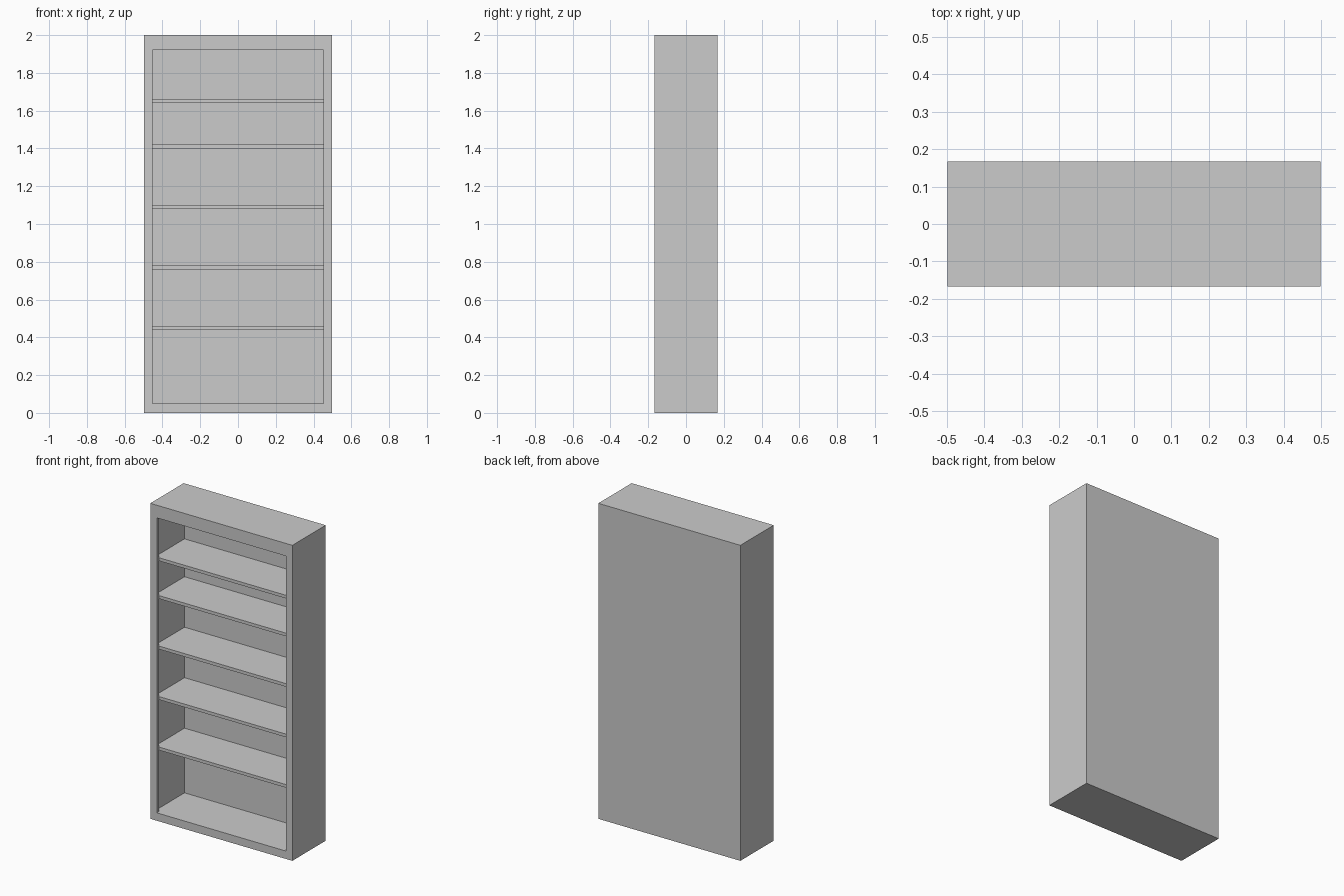
import bpy

if "Cube" in bpy.data.objects:
    bpy.data.objects.remove(bpy.data.objects["Cube"])

W, D, H = 0.498, 0.167, 2.0      # half width, half depth, height
T = 0.02                         # board thickness
OX, OZ0, OZ1 = 0.452, 0.05, 1.92  # front opening


def board(name, x0, x1, y0, y1, z0, z1):
    bpy.ops.mesh.primitive_cube_add(
        size=1, location=((x0 + x1) / 2, (y0 + y1) / 2, (z0 + z1) / 2))
    ob = bpy.context.object
    ob.name = name
    ob.scale = (x1 - x0, y1 - y0, z1 - z0)
    bpy.ops.object.transform_apply(location=False, rotation=False, scale=True)
    return ob


# Carcass: sides, top, base and back, set behind the face frame
F = -D + T
for side, s in (("left", -1), ("right", 1)):
    a, b = sorted((s * W, s * (W - T)))
    board(side + "_side_panel", a, b, F, D, 0, H)
board("top_panel", -W + T, W - T, F, D, H - T, H)
board("base_panel", -W + T, W - T, F, D, 0, OZ0)
board("back_panel", -W + T, W - T, D - T, D, OZ0, H - T)

# Face frame: two stiles with a rail above and below, as one seamless plate
verts = []
for y in (-D, F):
    verts += [(-W, y, 0), (W, y, 0), (W, y, H), (-W, y, H)]
    verts += [(-OX, y, OZ0), (OX, y, OZ0), (OX, y, OZ1), (-OX, y, OZ1)]
faces = []
for i in range(4):
    j = (i + 1) % 4
    faces += [(i, j, j + 4, i + 4), (i + 8, i + 12, j + 12, j + 8),
              (i, i + 8, j + 8, j), (i + 4, j + 4, j + 12, i + 12)]
mesh = bpy.data.meshes.new("face_frame")
mesh.from_pydata(verts, [], faces)
mesh.update()
bpy.context.collection.objects.link(bpy.data.objects.new("face_frame", mesh))

# Shelves
for i, z in enumerate((0.44, 0.76, 1.08, 1.40, 1.64)):
    board(f"shelf_{i + 1}", -W + T, W - T, F, D - T, z, z + T)
